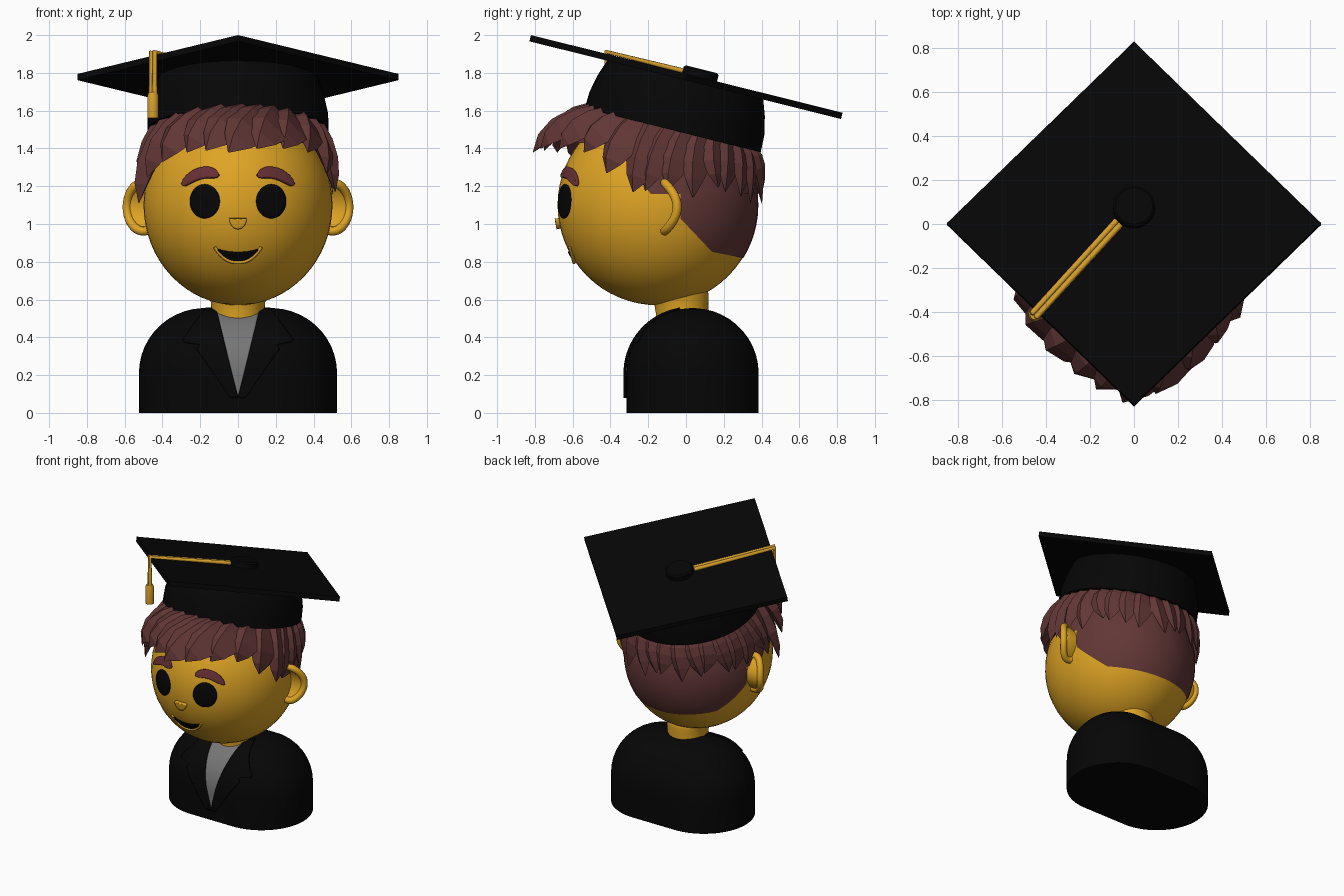
import bpy, bmesh, math, random
from math import sin, cos, pi, sqrt, radians
from mathutils import Vector, Matrix

if "Cube" in bpy.data.objects:
    bpy.data.objects.remove(bpy.data.objects["Cube"])

random.seed(4)


def material(name, r, g, b):
    m = bpy.data.materials.new(name)
    m.diffuse_color = (r, g, b, 1)
    m.use_nodes = True
    m.node_tree.nodes["Principled BSDF"].inputs["Base Color"].default_value = m.diffuse_color
    return m


SKIN = material("skin yellow", 0.73, 0.37, 0.018)
HAIR = material("hair brown", 0.12, 0.038, 0.036)
BROW = material("brow brown", 0.135, 0.03, 0.035)
BLACK = material("cloth black", 0.0018, 0.0018, 0.0018)
SHIRT = material("shirt grey", 0.18, 0.18, 0.18)
GOLD = material("tassel gold", 0.66, 0.34, 0.025)


def finish(name, bm, mat, angle=35):
    """Turn a bmesh into an object; angle 0 keeps it flat shaded."""
    me = bpy.data.meshes.new(name)
    bmesh.ops.recalc_face_normals(bm, faces=bm.faces)
    bm.to_mesh(me)
    bm.free()
    me.materials.append(mat)
    if angle:
        me.shade_smooth()
        me.set_sharp_from_angle(angle=radians(angle))
    ob = bpy.data.objects.new(name, me)
    bpy.context.collection.objects.link(ob)
    return ob


def loft(name, rings, mat, angle=35, matrix=None):
    """Skin closed rings of equal point count and cap both ends."""
    bm = bmesh.new()
    vs = [[bm.verts.new(p) for p in r] for r in rings]
    n = len(vs[0])
    for a, b in zip(vs, vs[1:]):
        for i in range(n):
            bm.faces.new((a[i], a[(i + 1) % n], b[(i + 1) % n], b[i]))
    bm.faces.new(vs[0])
    bm.faces.new(vs[-1])
    if matrix:
        bm.transform(matrix)
    return finish(name, bm, mat, angle)


def circle(r, z, n=48, cx=0, cy=0):
    return [(cx + r * cos(2 * pi * i / n), cy + r * sin(2 * pi * i / n), z) for i in range(n)]


def tube(name, path, r, mat):
    cu = bpy.data.curves.new(name, 'CURVE')
    cu.dimensions = '3D'
    cu.bevel_depth, cu.bevel_resolution, cu.use_fill_caps = r, 3, True
    sp = cu.splines.new('POLY')
    sp.points.add(len(path) - 1)
    for p, q in zip(sp.points, path):
        p.co = (*q, 1)
    tmp = bpy.data.objects.new(name + "_path", cu)
    bm = bmesh.new()
    bm.from_mesh(bpy.data.meshes.new_from_object(tmp))
    bpy.data.objects.remove(tmp)
    return finish(name, bm, mat, 50)


def patch(name, f, surf, mat, lift, thick, nu=24, nv=8):
    """Plate lying on a surface; f(u, v) gives (x, z), surf gives y."""
    bm = bmesh.new()
    g = []
    for i in range(nu + 1):
        row = []
        for j in range(nv + 1):
            x, z = f(i / nu, j / nv)
            row.append(bm.verts.new((x, surf(x, z) - lift + thick / 2, z)))
        g.append(row)
    for i in range(nu):
        for j in range(nv):
            bm.faces.new((g[i][j], g[i + 1][j], g[i + 1][j + 1], g[i][j + 1]))
    bmesh.ops.remove_doubles(bm, verts=bm.verts, dist=0.0004)
    ob = finish(name, bm, mat)
    mod = ob.modifiers.new("thickness", 'SOLIDIFY')
    mod.thickness, mod.offset = thick, 0
    return ob


# Head ellipsoid and the hair shells cut from it
HC, HR = Vector((0, -0.15, 1.1)), Vector((0.5, 0.53, 0.53))


def head_y(x, z):
    return HC.y - HR.y * sqrt(max(0, 1 - (x / HR.x) ** 2 - ((z - HC.z) / HR.z) ** 2))


def ball(name, c, r, mat, planes=(), warp=None):
    bm = bmesh.new()
    bmesh.ops.create_uvsphere(bm, u_segments=48, v_segments=32, radius=1)
    for v in bm.verts:
        v.co = Vector(c) + Vector(a * b for a, b in zip(v.co, r))
        if warp:
            v.co.y += warp(v.co)
    for co, no in planes:
        bmesh.ops.bisect_plane(bm, geom=bm.verts[:] + bm.edges[:] + bm.faces[:],
                               plane_co=co, plane_no=no, clear_inner=True)
    return finish(name, bm, mat)


ball("head", HC, HR, SKIN)
ball("nape_hair", HC, HR * 1.006, HAIR, [((0, -0.03, 1), (0, 1, 0)),
     ((0, -0.03, 1.03), (0, 1.06, 1)), ((0, 0.15, 0.85), (0, 0.2, 1))])
ball("side_hair", HC, HR * 1.015, HAIR, [((0, -0.28, 1), (0, 1, 0)),
     ((0, 0, 1.16), (0, 0, 1)), ((0, -0.22, 1.2), (0, 1.2, 1))])
ball("top_hair", HC, HR * 1.04, HAIR, [((0, 0, 1.43), (0, 0, 1))])

# Ears, eyes and brows
for s, side in ((-1, "left"), (1, "right")):
    bend = lambda co: -4 * (co.z - 1.09) ** 2
    ball(side + "_ear", (s * 0.5, -0.05, 1.09), (0.095, 0.02, 0.135), SKIN, warp=bend)
    rim = []
    for i in range(25):
        a = radians(-115 + 230 * i / 24)
        z = 1.09 + 0.128 * sin(a)
        rim.append((s * (0.5 + 0.088 * cos(a)), -0.047 - 4 * (z - 1.09) ** 2, z))
    tube(side + "_ear_rim", rim, 0.024, SKIN)
    patch(side + "_eye", lambda u, v: (s * 0.175 + 0.078 * v * cos(2 * pi * u),
          1.12 + 0.09 * v * sin(2 * pi * u)), head_y, BLACK, 0.009, 0.009, 40, 6)
    patch(side + "_brow", lambda u, v: (s * (0.1 + 0.19 * u), 1.258 + 0.08 * u - 0.13 * u * u
          + (2 * v - 1) * 0.028 * sqrt(max(0.02, 1 - (2 * u - 1) ** 4))),
          head_y, BROW, 0.02, 0.035)


# Nose and smile
def smile(k):
    return 0.80 + 0.07 * abs(k) ** 2.4


patch("nose", lambda u, v: (0.045 * v * cos(pi * u), 1.03 - 0.055 * v * sin(pi * u)),
      head_y, SKIN, 0.02, 0.03, 24, 5)
patch("mouth", lambda u, v: (0.118 * (2 * u - 1), smile(2 * u - 1) * (1 - v)
      + (0.85 + 0.02 * (2 * u - 1) ** 2) * v), head_y, BLACK, 0.008, 0.009)
tube("lower_lip", [(0.124 * k, head_y(0.124 * k, smile(k)) - 0.006, smile(k) - 0.004 + 0.012 * k * k)
     for k in (i / 12 - 1 for i in range(25))], 0.009, SKIN)

# Neck
loft("neck", [circle(r, z, 48, 0, cy) for r, z, cy in
     ((0.14, 0.46, -0.02), (0.14, 0.53, -0.02), (0.143, 0.58, -0.025), (0.15, 0.62, -0.03),
      (0.165, 0.655, -0.05), (0.165, 0.7, -0.1))], SKIN, 60)

# Torso: a domed capsule plan
BX, BY, BR, BZ, BH = 0.175, 0.035, 0.35, 0.21, 0.345


def body_y(x, z):
    r = BR * sqrt(max(0, 1 - (max(0, z - BZ) / BH) ** 2))
    return BY - sqrt(max(0, r * r - max(0, abs(x) - BX) ** 2))


def stadium(r, z):
    pts = []
    for i in range(64):
        a = 2 * pi * (i + 0.5) / 64
        pts.append((math.copysign(BX, cos(a)) + r * cos(a), BY + r * sin(a), z))
    return pts


loft("torso", [stadium(BR, 0)] + [stadium(BR * cos(radians(t)), BZ + BH * sin(radians(t)))
     for t in range(0, 89, 8)], BLACK)

# Shirt and lapels
patch("shirt", lambda u, v: (0.118 * v * (2 * u - 1),
      0.09 + 0.45 * v - 0.03 * v * (1 - (2 * u - 1) ** 2)), body_y, SHIRT, 0.006, 0.008, 12, 24)
EDGE = ((0, 0.04), (0.55, 0.22), (0.6, 0.2), (0.63, 0.3), (1, 0.17))


def lapel_edge(v):
    for (a, p), (b, q) in zip(EDGE, EDGE[1:]):
        if v <= b:
            return p + (q - p) * (v - a) / (b - a)
    return EDGE[-1][1]


for s, side in ((-1, "left"), (1, "right")):
    patch(side + "_lapel", lambda u, v: (s * (0.116 * v * (1 - u) + lapel_edge(v) * u),
          0.08 + 0.47 * v), body_y, BLACK, 0.016, 0.016, 10, 40)

# Cap, built level then tilted forward-up
TILT = Matrix.Translation((0, 0, 1.778)) @ Matrix.Rotation(radians(-14), 4, 'X')
loft("cap_band", [circle(r, z, 64) for r, z in
     ((0.48, -0.29), (0.477, -0.2), (0.455, -0.1), (0.42, 0))], BLACK, 35, TILT)
loft("cap_board", [circle(0.85, z, 4) for z in (-0.017, 0.017)], BLACK, 0, TILT)
loft("cap_button", [circle(r, z, 24, 0, 0.07) for r, z in
     ((0.095, 0.015), (0.095, 0.05), (0.085, 0.06))], BLACK, 35, TILT)

# Tassel: two cords over the board edge and a thick end
for k, side in ((-1, "left"), (1, "right")):
    dx, dy = 0.009 * k, -0.009 * k
    start = TILT @ Vector((-0.07 + dx, 0.0 + dy, 0.028))
    end = TILT @ Vector((-0.45 + dx, -0.43 + dy, 0.028))
    tube(side + "_tassel_cord", [start, end, (end.x, end.y, 1.68)], 0.014, GOLD)
loft("tassel_end", [circle(r, z, 16, -0.45, -0.413) for r, z in
     ((0.03, 1.56), (0.03, 1.68), (0.022, 1.70))], GOLD)


# Hair locks: tapered faceted spikes from the cap rim
def lock(name, root, ctrl, tip, w, th):
    root, ctrl, tip = Vector(root), Vector(ctrl), Vector(tip)
    rings = []
    for t, k in ((0, 0.8), (0.25, 1), (0.5, 0.95), (0.75, 0.62), (1, 0.03)):
        p = root * (1 - t) ** 2 + ctrl * 2 * t * (1 - t) + tip * t * t
        d = ((ctrl - root) * (1 - t) + (tip - ctrl) * t).normalized()
        sv = d.cross(p - Vector((0, -0.15, 1.2))).normalized()
        n = sv.cross(d)
        rings.append([p - sv * w * k, p + (n * th + sv * w * 0.4) * k,
                      p + sv * w * k, p - n * th * k])
    loft(name, rings, HAIR, 0)


def rim_point(az):
    a = radians(az)
    return TILT @ Vector((0.43 * sin(a), -0.43 * cos(a), -0.29))


# Swept fringe: rim angle, tip, half width
FRINGE = ((-75, -0.50, -0.27, 1.17, 0.10), (-56, -0.525, -0.36, 1.11, 0.11),
          (-36, -0.48, -0.46, 1.25, 0.12), (-19, -0.40, -0.57, 1.33, 0.12),
          (-4, -0.27, -0.68, 1.38, 0.12), (10, -0.17, -0.75, 1.39, 0.12),
          (22, -0.05, -0.81, 1.38, 0.13), (30, 0.10, -0.77, 1.40, 0.12),
          (40, 0.24, -0.67, 1.40, 0.11), (52, 0.37, -0.54, 1.38, 0.10),
          (64, 0.47, -0.42, 1.27, 0.10), (78, 0.515, -0.28, 1.17, 0.10))
for i, (az, x, y, z, w) in enumerate(FRINGE):
    root, tip = rim_point(az), Vector((x, y, z))
    ctrl = root.lerp(tip, 0.6)
    ctrl += (ctrl - Vector((0, -0.15, 1.2))).normalized() * (0.04 + 0.06 * cos(radians(az)) ** 2)
    lock("fringe_lock_%d" % i, root, ctrl, tip, w, 0.05)


# Shorter locks round the sides and back
def head_ring(az, z, off):
    a, s = radians(az), sqrt(1 - ((z - HC.z) / HR.z) ** 2)
    return Vector(((HR.x * s + off) * sin(a), HC.y - (HR.y * s + off) * cos(a), z))


for i in range(17):
    az = 88 + 184 * i / 16
    back = abs(sin(radians(az - 90)))
    z = 1.2 - 0.07 * back + random.uniform(-0.04, 0.04)
    lock("back_lock_%d" % i, rim_point(az), head_ring(az, 1.34, 0.075),
         head_ring(az + random.uniform(-6, 6), z, 0.025), 0.085, 0.035)
